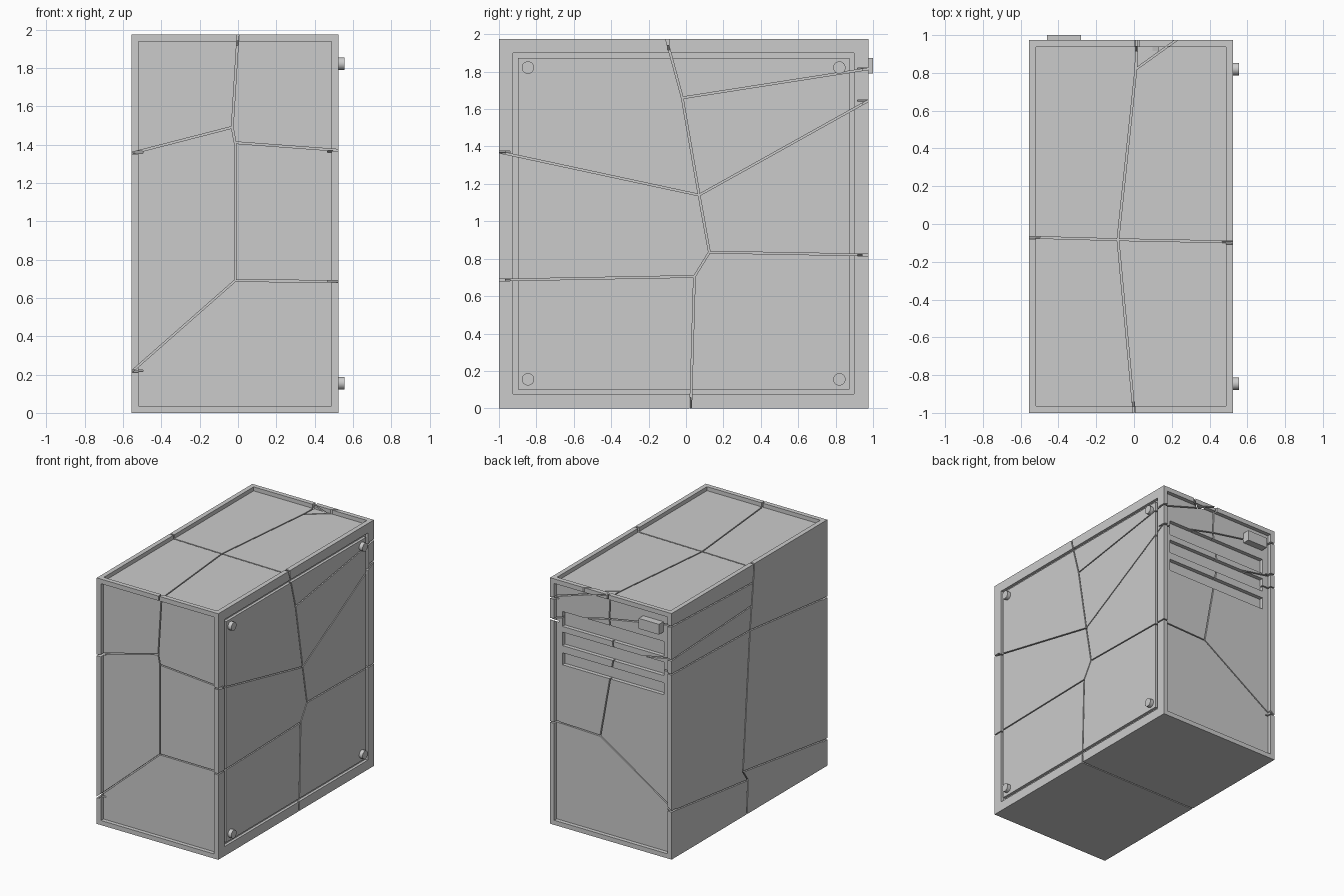
import bpy
from mathutils import Vector, Matrix

if "Cube" in bpy.data.objects:
    bpy.data.objects.remove(bpy.data.objects["Cube"])

X0, X1, Y0, Y1, Z1 = -0.555, 0.525, -1.0, 0.975, 1.975


def box(name, lo, hi):
    lo, hi = Vector(lo), Vector(hi)
    bpy.ops.mesh.primitive_cube_add(size=1, location=(lo + hi) / 2)
    o = bpy.context.object
    o.name = name
    o.data.transform(Matrix.Diagonal((*(hi - lo), 1)))
    return o


def cut(target, cutter):
    m = target.modifiers.new("cut", 'BOOLEAN')
    m.operation, m.solver, m.object = 'DIFFERENCE', 'EXACT', cutter
    bpy.context.view_layer.objects.active = target
    bpy.ops.object.modifier_apply(modifier=m.name)
    bpy.data.objects.remove(cutter)


# Case block
case = box("case_body", (X0, Y0, 0), (X1, Y1, Z1))

# Recessed front, back and top panels
B, D = 0.037, 0.032
cut(case, box("front_recess", (X0 + B, Y0 - B, B), (X1 - B, Y0 + D, Z1 - B)))
cut(case, box("back_recess", (X0 + B, Y1 - D, B), (X1 - B, Y1 + B, Z1 - B)))
cut(case, box("top_recess", (X0 + B, Y0 + B, Z1 - D), (X1 - B, Y1 - B, Z1 + B)))


# Rectangular groove around the right side panel
def inset_block(name, inset, depth):
    return box(name, (X1 - depth, Y0 + inset, inset), (X1 + depth, Y1 - inset, Z1 - inset))


ring = inset_block("panel_groove", .076, .022)
cut(ring, inset_block("panel_core", .101, .2))
cut(case, ring)

# Three drive bays in the back panel
for i in range(3):
    z = 1.655 - .16 * i
    h = .06 - .006 * i
    cut(case, box("bay", (-.466, Y1 - 2 * D, z - h), (.437, Y1, z + h)))


# One crack: a thin slot between two points of a face with normal n
def crack(a, b, n, width=.009, depth=.08):
    d = (b - a).normalized()
    half = (b - a).length / 2 + .003
    o = box("crack", (-half, -width / 2, -depth), (half, width / 2, B))
    o.data.transform(Matrix((d, n.cross(d), n)).transposed().to_4x4())
    o.location = (a + b) / 2
    bpy.context.view_layer.update()
    cut(case, o)


# Each face has one main crack, with branches running from its bends to the
# face edges, where they meet the branches of the neighbouring face.
def cracked_face(place, n, spine, low=0, low_from=(), low_ends=(),
                 high=0, high_from=(), high_ends=()):
    n = Vector(n)
    segments = list(zip(spine, spine[1:]))
    segments += [(spine[i], (low, e)) for i, e in zip(low_from, low_ends)]
    segments += [(spine[i], (high, e)) for i, e in zip(high_from, high_ends)]
    for a, b in segments:
        crack(Vector(place(*a)), Vector(place(*b)), n)


# Heights where cracks cross the four upright corners
front_right, front_left = (1.37, .686), (1.355, .215)
back_right, back_left = (1.815, 1.645, .82), (1.87, 1.6, 1.485, .385)

cracked_face(lambda x, z: (x, Y0, z), (0, -1, 0),
             [(0, Z1), (-.03, 1.49), (-.015, 1.41), (-.015, .69)],
             X0, (1, 3), front_left, X1, (2, 3), front_right)
cracked_face(lambda y, z: (X1, y, z), (1, 0, 0),
             [(-.105, Z1), (-.02, 1.66), (.07, 1.14), (.125, .835), (.045, .705), (.025, 0)],
             Y0, (2, 4), front_right, Y1, (1, 2, 3), back_right)
cracked_face(lambda y, z: (X0, y, z), (-1, 0, 0),
             [(-.075, Z1), (-.06, 1.83), (-.04, 1.65), (-.019, 1.46), (.07, .36),
              (.007, .27), (.02, 0)],
             Y0, (3, 4), front_left, Y1, (1, 2, 3, 5), back_left)
cracked_face(lambda x, z: (x, Y1, z), (0, 1, 0),
             [(.01, Z1), (.02, 1.766), (-.024, 1.5), (.1, .807)],
             X0, (1, 2, 2, 3), back_left, X1, (0, 1, 3), back_right)
cracked_face(lambda x, y: (x, y, Z1), (0, 0, 1),
             [(0, Y0), (-.085, -.083), (.01, .82), (.015, Y1)],
             X0, (1,), (-.07,), X1, (1, 2), (-.095, 1.19))
cracked_face(lambda x, y: (x, y, 0), (0, 0, -1), [(X1, .022), (X0, .018)])

# Power button on the back panel
box("power_button", (-.46, Y1 - 2 * D, 1.79), (-.28, 1, 1.873))

# Side panel bolts
for y in (-.845, .82):
    for z in (.155, 1.822):
        bpy.ops.mesh.primitive_cylinder_add(vertices=32, radius=.033, depth=.065,
                                            location=(X1 - .0025, y, z),
                                            rotation=(0, 1.5708, 0))
        bpy.context.object.name = "panel_bolt"
        bpy.ops.object.shade_smooth_by_angle()
